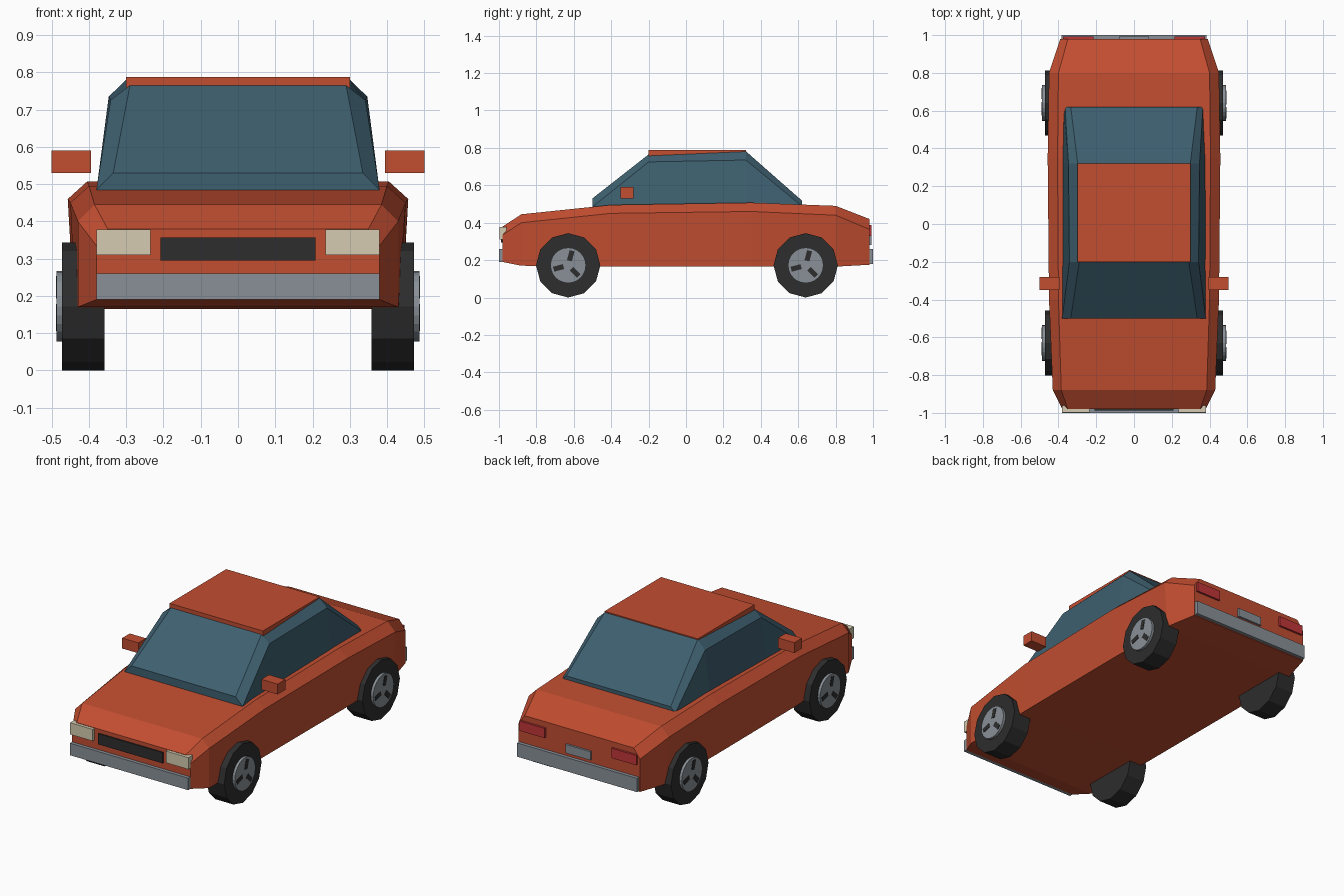
import bpy
import bmesh
import math
from mathutils import Matrix, Vector

if "Cube" in bpy.data.objects:
    bpy.data.objects.remove(bpy.data.objects["Cube"])


def material(name, r, g, b):
    m = bpy.data.materials.new(name)
    m.use_nodes = True
    m.diffuse_color = (r, g, b, 1)
    m.node_tree.nodes["Principled BSDF"].inputs["Base Color"].default_value = (r, g, b, 1)
    return m


PAINT = material("orange_paint", 0.54, 0.075, 0.03)
GLASS = material("blue_glass", 0.048, 0.115, 0.16)
RUBBER = material("black_rubber", 0.026, 0.026, 0.026)
METAL = material("grey_metal", 0.25, 0.28, 0.31)
LAMP = material("cream_lamp", 0.66, 0.6, 0.44)
RED = material("red_lamp", 0.53, 0.035, 0.04)


def finish(name, bm, mat):
    bmesh.ops.recalc_face_normals(bm, faces=bm.faces)
    mesh = bpy.data.meshes.new(name)
    bm.to_mesh(mesh)
    bm.free()
    mesh.materials.append(mat)
    obj = bpy.data.objects.new(name, mesh)
    bpy.context.collection.objects.link(obj)
    return obj


def box(name, mat, x, y, z):
    """Box from (min, max) ranges on each axis."""
    bm = bmesh.new()
    ranges = (x, y, z)
    size = Vector([b - a for a, b in ranges])
    mid = Vector([(a + b) / 2 for a, b in ranges])
    bmesh.ops.create_cube(bm, size=1, matrix=Matrix.Translation(mid) @ Matrix.Diagonal(size).to_4x4())
    return finish(name, bm, mat)


def pair(name, mat, x, y, z):
    box("left_" + name, mat, x, y, z)
    box("right_" + name, mat, (-x[1], -x[0]), y, z)


def loft(name, mat, sections):
    """Skin mirrored sections: y, then (half width, height) from base to top."""
    bm = bmesh.new()
    rings = []
    for y, *pts in sections:
        outline = pts + [(-w, z) for w, z in reversed(pts)]
        rings.append([bm.verts.new((w, y, z)) for w, z in outline])
    n = len(rings[0])
    for a, b in zip(rings, rings[1:]):
        for i in range(n):
            j = (i + 1) % n
            bm.faces.new((a[i], a[j], b[j], b[i]))
    bm.faces.new(rings[0])
    bm.faces.new(rings[-1])
    return finish(name, bm, mat)


# Lower body and glazed cabin
loft("body", PAINT, [
    (-0.98, (0.38, 0.19), (0.38, 0.335), (0.35, 0.38)),
    (-0.88, (0.43, 0.17), (0.43, 0.4), (0.385, 0.445)),
    (-0.4, (0.437, 0.165), (0.45, 0.45), (0.4, 0.495)),
    (0.35, (0.44, 0.165), (0.457, 0.46), (0.405, 0.507)),
    (0.8, (0.435, 0.165), (0.45, 0.44), (0.4, 0.49)),
    (0.98, (0.39, 0.175), (0.39, 0.365), (0.35, 0.42)),
])
loft("cabin", GLASS, [
    (-0.5, (0.383, 0.46), (0.38, 0.485), (0.335, 0.53)),
    (-0.2, (0.383, 0.46), (0.342, 0.725), (0.29, 0.765)),
    (0.32, (0.383, 0.46), (0.347, 0.735), (0.298, 0.782)),
    (0.62, (0.375, 0.46), (0.365, 0.488), (0.335, 0.518)),
])
box("roof", PAINT, (-0.3, 0.3), (-0.2, 0.32), (0.755, 0.788))
pair("mirror", PAINT, (0.395, 0.5), (-0.35, -0.28), (0.53, 0.59))

# Front trim
box("front_bumper", METAL, (-0.38, 0.38), (-1, -0.96), (0.19, 0.26))
box("grille", RUBBER, (-0.208, 0.208), (-0.988, -0.96), (0.295, 0.357))
pair("headlight", LAMP, (0.235, 0.38), (-0.998, -0.96), (0.31, 0.378))

# Rear trim
box("rear_bumper", METAL, (-0.385, 0.385), (0.96, 1), (0.18, 0.26))
box("rear_plate", METAL, (-0.08, 0.08), (0.96, 0.992), (0.28, 0.33))
pair("tail_light", RED, (0.215, 0.375), (0.96, 0.992), (0.33, 0.387))


def disc(name, mat, radius, sides, x0, x1, side, y, z):
    bm = bmesh.new()
    place = Matrix.Translation((side * (x0 + x1) / 2, y, z)) @ Matrix.Rotation(math.pi / 2, 4, "Y")
    bmesh.ops.create_cone(bm, cap_ends=True, segments=sides, radius1=radius,
                          radius2=radius, depth=x1 - x0, matrix=place)
    return finish(name, bm, mat)


def slots(name, side, y, z):
    """Three dark radial slots on the rim face."""
    bm = bmesh.new()
    for k in range(3):
        turn = Matrix.Rotation(side * math.radians(-15 + 120 * k), 4, "X")
        place = Matrix.Translation((side * 0.486, y, z)) @ turn
        place = place @ Matrix.Translation((0, 0, 0.053)) @ Matrix.Diagonal((0.006, 0.027, 0.055, 1))
        bmesh.ops.create_cube(bm, size=1, matrix=place)
    return finish(name, bm, RUBBER)


# Wheels
for end, y in (("front", -0.63), ("rear", 0.64)):
    for label, side in (("left", 1), ("right", -1)):
        tag = f"{end}_{label}_"
        disc(tag + "tyre", RUBBER, 0.172, 12, 0.358, 0.472, side, y, 0.172)
        disc(tag + "rim", METAL, 0.095, 24, 0.44, 0.487, side, y, 0.172)
        slots(tag + "rim_slots", side, y, 0.172)
